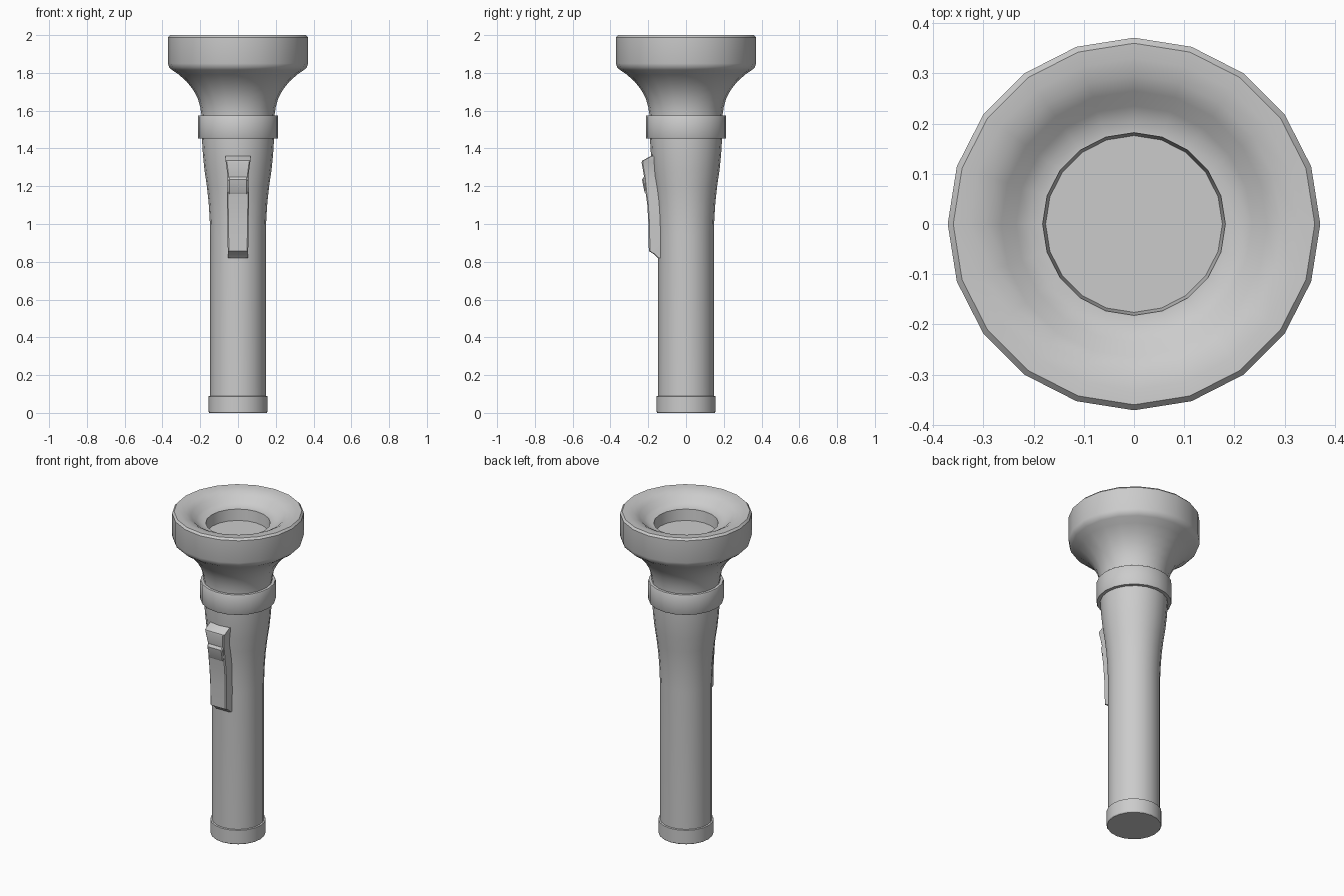
import bpy, bmesh
from math import cos, sin, pi, radians

if "Cube" in bpy.data.objects:
    bpy.data.objects.remove(bpy.data.objects["Cube"])

SIDES = 20


def finish(name, bm, angle=32):
    bmesh.ops.recalc_face_normals(bm, faces=bm.faces)
    me = bpy.data.meshes.new(name)
    bm.to_mesh(me)
    bm.free()
    ob = bpy.data.objects.new(name, me)
    bpy.context.collection.objects.link(ob)
    bpy.ops.object.select_all(action='DESELECT')
    ob.select_set(True)
    bpy.context.view_layer.objects.active = ob
    bpy.ops.object.shade_smooth_by_angle(angle=radians(angle))
    return ob


def lathe(name, profile, closed=False):
    """Revolve (radius, z) points; open profiles get flat end caps."""
    bm = bmesh.new()
    rings = [[bm.verts.new((r * cos(2 * pi * i / SIDES), r * sin(2 * pi * i / SIDES), z))
              for i in range(SIDES)] for r, z in profile]
    pairs = list(zip(rings, rings[1:]))
    if closed:
        pairs.append((rings[-1], rings[0]))
    for a, b in pairs:
        for i in range(SIDES):
            j = (i + 1) % SIDES
            bm.faces.new((a[i], a[j], b[j], b[i]))
    if not closed:
        bm.faces.new(rings[0])
        bm.faces.new(rings[-1])
    return finish(name, bm)


def strip(name, stations, back):
    """Raised strip on the front: stations are (z, front y, half width)."""
    bm = bmesh.new()
    loops = []
    for z, y, w in stations:
        c = 0.006
        pts = [(-w, back), (-w, y + c), (-w + c, y), (w - c, y), (w, y + c), (w, back)]
        loops.append([bm.verts.new((px, py, z)) for px, py in pts])
    for a, b in zip(loops, loops[1:]):
        for i in range(6):
            j = (i + 1) % 6
            bm.faces.new((a[i], a[j], b[j], b[i]))
    bm.faces.new(loops[0])
    bm.faces.new(loops[-1])
    return finish(name, bm, 25)


# Handle with flared upper end
lathe("handle", [(0.147, 0.05), (0.147, 0.94), (0.15, 1.03), (0.156, 1.12), (0.165, 1.2),
                 (0.178, 1.29), (0.186, 1.37), (0.191, 1.45), (0.191, 1.5)])

# End cap
lathe("end_cap", [(0.152, 0.0), (0.156, 0.006), (0.156, 0.088), (0.147, 0.09)])

# Collar ring
lathe("collar", [(0.185, 1.452), (0.21, 1.452), (0.213, 1.458), (0.213, 1.57),
                 (0.21, 1.575), (0.185, 1.575)], closed=True)

# Flared head with dished rim, stepped socket and lens floor
lathe("head", [(0.193, 1.5), (0.194, 1.58), (0.2, 1.62), (0.213, 1.665), (0.237, 1.71),
               (0.27, 1.752), (0.312, 1.79), (0.35, 1.816), (0.365, 1.83), (0.371, 1.85),
               (0.371, 1.988), (0.36, 2.0), (0.33, 1.998), (0.295, 1.99), (0.265, 1.973),
               (0.235, 1.945), (0.21, 1.933), (0.186, 1.928), (0.182, 1.928), (0.176, 1.86)])

# Switch housing following the flare
strip("switch_housing", [(0.82, -0.15, 0.053), (0.84, -0.17, 0.053), (0.857, -0.197, 0.054),
                         (1.0, -0.199, 0.056), (1.1, -0.205, 0.058), (1.16, -0.213, 0.058),
                         (1.25, -0.222, 0.055), (1.325, -0.235, 0.064), (1.335, -0.233, 0.067),
                         (1.36, -0.185, 0.067)], -0.11)

# Sliding button
strip("switch_button", [(1.16, -0.214, 0.052), (1.17, -0.22, 0.052),
                        (1.235, -0.233, 0.052), (1.25, -0.223, 0.052)], -0.17)
